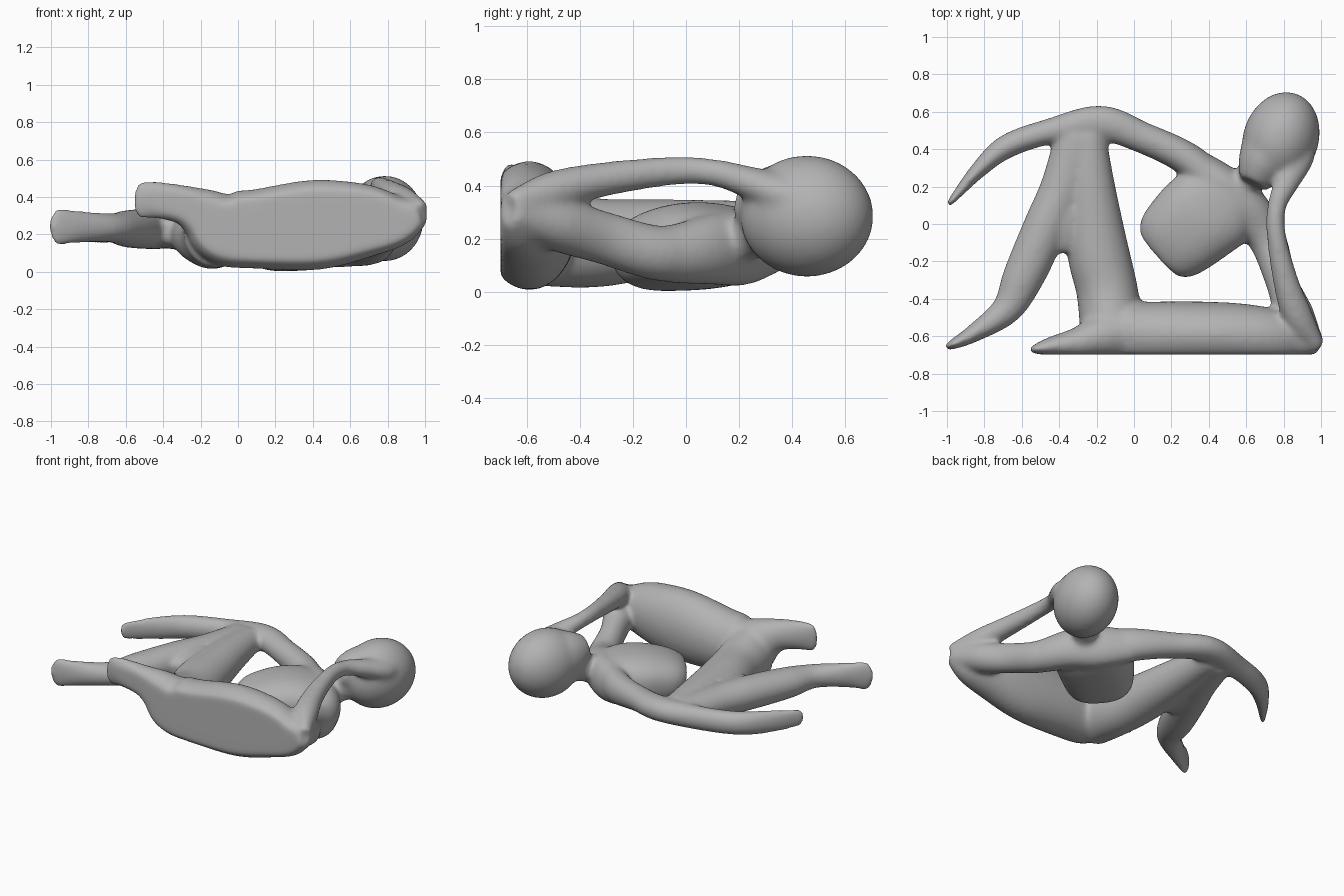
import bpy, bmesh, math
from mathutils import Vector, Matrix

stone = bpy.data.materials.new("grey_stone")
stone.diffuse_color = (0.45, 0.45, 0.45, 1)
FLOOR_Y = -0.699   # flat base face
SIDES = 28
bm = bmesh.new()


def spline(rows, steps=8):
    """Catmull-Rom through rows of (x, y, z, half width, half height)."""
    rows = [Vector(r) for r in rows]
    p = [rows[0] * 2 - rows[1]] + rows + [rows[-1] * 2 - rows[-2]]
    out = []
    for i in range(1, len(p) - 2):
        a, b, c, d = p[i - 1:i + 3]
        for s in range(steps):
            t = s / steps
            out.append(0.5 * (2 * b + (c - a) * t + (2 * a - 5 * b + 4 * c - d) * t * t
                              + (3 * b - a - 3 * c + d) * t ** 3))
    return out + [rows[-1]]


def limb(*rows, power=1.0):
    """Closed tube along a smooth path; power below 1 makes squarer sections."""
    pts = spline(rows)
    rings = []
    for i, p in enumerate(pts):
        tan = Vector(pts[min(i + 1, len(pts) - 1)][:3]) - Vector(pts[max(i - 1, 0)][:3])
        side = tan.cross(Vector((0, 0, 1))).normalized()
        up = side.cross(tan).normalized()
        ring = []
        for k in range(SIDES):
            a = 2 * math.pi * k / SIDES
            c, s = (math.copysign(abs(f) ** power, f) for f in (math.cos(a), math.sin(a)))
            v = Vector(p[:3]) + side * p[3] * c + up * p[4] * s
            v.y = max(v.y, FLOOR_Y)
            ring.append(bm.verts.new(v))
        rings.append(ring)
    faces = [bm.faces.new(rings[0]), bm.faces.new(rings[-1])]
    for r, q in zip(rings, rings[1:]):
        for k in range(SIDES):
            j = (k + 1) % SIDES
            faces.append(bm.faces.new((r[k], r[j], q[j], q[k])))
    bmesh.ops.recalc_face_normals(bm, faces=faces)


# hip and folded leg resting on the base, ending in a foot
limb((-.56, -.678, .38, .012, .04), (-.53, -.67, .38, .025, .095), (-.45, -.655, .385, .05, .10),
     (-.3, -.635, .36, .085, .105), (-.2, -.61, .315, .12, .14), (-.08, -.59, .24, .165, .2),
     (.08, -.59, .228, .175, .212), (.4, -.59, .25, .175, .242), (.65, -.60, .27, .165, .208),
     (.85, -.62, .275, .13, .145), (.98, -.655, .31, .045, .07))
# raised thigh
limb((-.12, -.55, .21, .17, .19), (-.145, -.35, .185, .165, .17), (-.195, -.13, .2, .165, .15),
     (-.23, .2, .225, .13, .12), (-.25, .48, .24, .10, .09))
# shin and foot
limb((-.3, .48, .24, .12, .09), (-.38, .2, .23, .12, .105), (-.475, -.02, .23, .12, .11),
     (-.59, -.28, .23, .112, .10), (-.68, -.455, .235, .083, .078), (-.85, -.58, .24, .05, .088),
     (-.965, -.642, .24, .028, .1), (-1.008, -.66, .24, .014, .045))
# web between thigh and shin
limb((-.34, .15, .225, .06, .09), (-.36, 0, .22, .08, .1), (-.37, -.11, .215, .075, .08),
     (-.37, -.15, .21, .05, .05))
# long arm across the knee
limb((.45, .2, .18, .1, .13), (.28, .35, .2, .09, .11), (.05, .46, .23, .085, .085),
     (-.18, .54, .25, .095, .08), (-.45, .495, .24, .07, .08), (-.68, .415, .235, .065, .08),
     (-.83, .29, .235, .045, .08), (-.97, .13, .24, .02, .065), (-.995, .1, .24, .012, .035))
# torso
limb((.58, .2, .19, .14, .11), (.47, .12, .175, .24, .15), (.36, .04, .173, .25, .165),
     (.26, -.05, .16, .235, .158), (.185, -.12, .14, .21, .14), (.14, -.16, .125, .165, .11),
     power=.82)
# shoulder line under the neck
limb((.3, .34, .185, .08, .11), (.47, .22, .17, .1, .145), (.6, .1, .16, .11, .135),
     (.68, -.02, .145, .105, .115), (.73, -.14, .145, .09, .1))
# propping upper arm
limb((.62, .06, .16, .11, .12), (.72, -.1, .145, .1, .105), (.785, -.3, .2, .085, .1),
     (.87, -.5, .26, .1, .1), (.985, -.655, .31, .04, .06))
# forearm and hand reaching the head
limb((.985, -.655, .32, .04, .06), (.88, -.5, .38, .08, .075), (.81, -.3, .425, .068, .065),
     (.76, -.05, .455, .052, .055), (.765, .1, .45, .052, .052), (.82, .23, .415, .07, .06),
     (.875, .36, .37, .09, .07), (.89, .46, .34, .08, .06))
# neck
limb((.5, .12, .18, .1, .1), (.6, .22, .205, .085, .09), (.69, .34, .27, .11, .12))
# jaw
limb((.635, .215, .345, .08, .09), (.685, .31, .325, .14, .16), (.765, .43, .29, .195, .205))
# head
bmesh.ops.create_uvsphere(
    bm, u_segments=32, v_segments=20, radius=1,
    matrix=Matrix.Translation((.785, .455, .285)) @ Matrix.Rotation(-.32, 4, 'Z')
    @ Matrix.Diagonal((.203, .257, .229, 1)))

mesh = bpy.data.meshes.new("reclining_figure")
bm.to_mesh(mesh)
bm.free()
figure = bpy.data.objects.new("reclining_figure", mesh)
bpy.context.collection.objects.link(figure)
mesh.materials.append(stone)

# fuse the parts into one skin and soften the joins
fuse = figure.modifiers.new("fuse", 'REMESH')
fuse.mode = 'VOXEL'
fuse.voxel_size = 0.012
fuse.use_smooth_shade = True
soft = figure.modifiers.new("soften", 'SMOOTH')
soft.factor = 0.5
soft.iterations = 28
